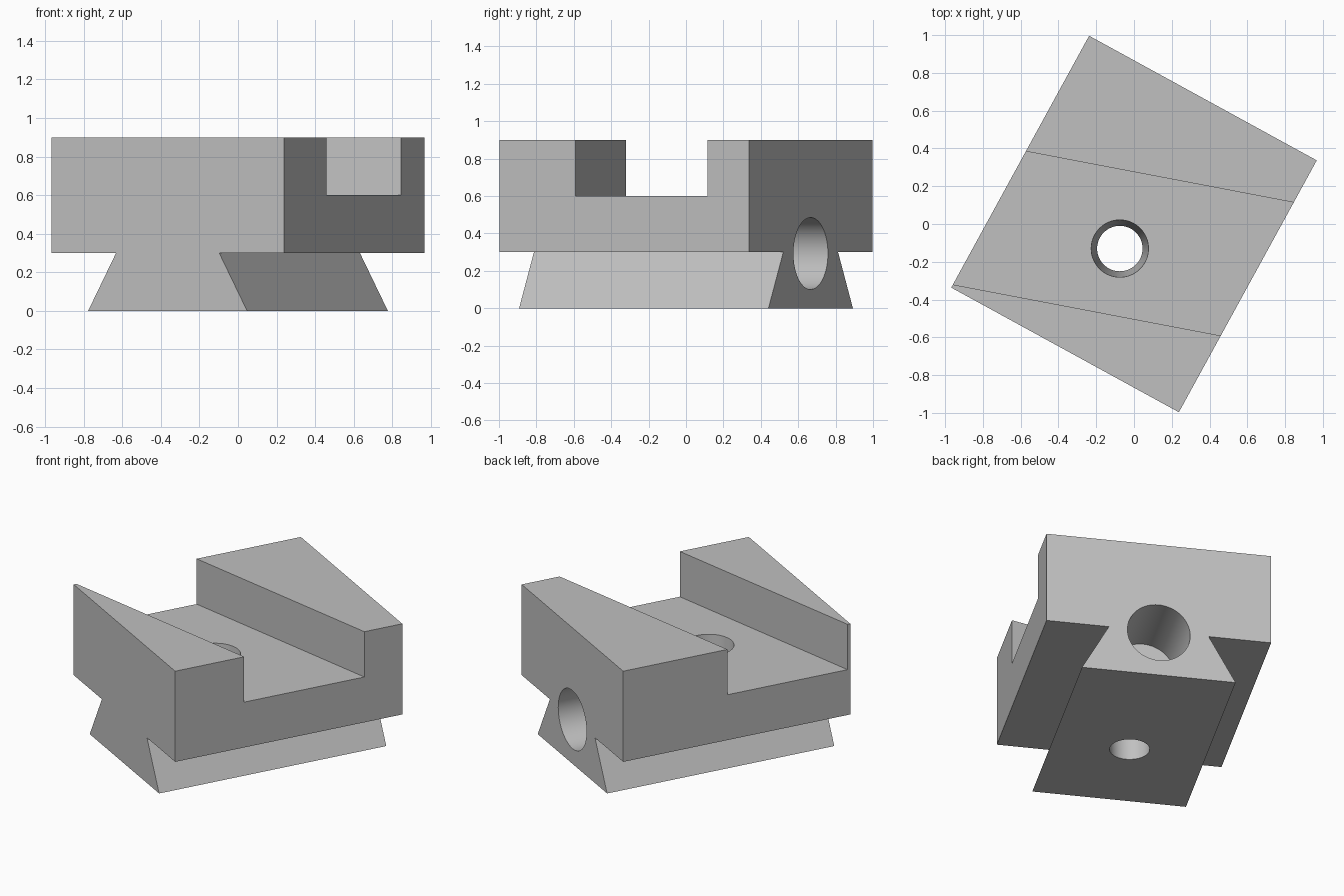
import bpy, bmesh, math
from mathutils import Matrix, Vector

old = bpy.data.objects.get("Cube")
if old:
    bpy.data.objects.remove(old, do_unlink=True)

# Material
grey = bpy.data.materials.new("plain grey")
grey.use_nodes = True
colour = (0.53, 0.53, 0.53, 1)
grey.diffuse_color = colour
grey.node_tree.nodes["Principled BSDF"].inputs["Base Color"].default_value = colour

TURN = math.radians(-28.7)     # heading of the whole block
SLOT_TURN = math.radians(-10.8)
HALF_W, HALF_L, TOP, SHOULDER, SLOT_FLOOR = 0.687, 0.76, 0.9, 0.3, 0.6


def make(name, bm, matrix):
    bmesh.ops.recalc_face_normals(bm, faces=bm.faces)
    mesh = bpy.data.meshes.new(name)
    bm.to_mesh(mesh)
    bm.free()
    mesh.transform(matrix)
    mesh.materials.append(grey)
    obj = bpy.data.objects.new(name, mesh)
    bpy.context.collection.objects.link(obj)
    return obj


def prism(name, profile, length, matrix):
    """Extrude an x-z profile along y, centred."""
    bm = bmesh.new()
    face = bm.faces.new([bm.verts.new((x, -length / 2, z)) for x, z in profile])
    out = bmesh.ops.extrude_face_region(bm, geom=[face])
    verts = [v for v in out["geom"] if isinstance(v, bmesh.types.BMVert)]
    bmesh.ops.translate(bm, verts=verts, vec=(0, length, 0))
    return make(name, bm, matrix)


def bore(name, r_low, r_high, depth, matrix):
    bm = bmesh.new()
    bmesh.ops.create_cone(bm, cap_ends=True, segments=64, radius1=r_low,
                          radius2=r_high, depth=depth)
    return make(name, bm, matrix)


# Block with dovetail rail beneath
turn = Matrix.Rotation(TURN, 4, "Z")
right = [(0.47, 0), (0.305, SHOULDER), (HALF_W, SHOULDER), (HALF_W, TOP)]
profile = right + [(-x, z) for x, z in reversed(right)]
block = prism("dovetail_block", profile, 2 * HALF_L, turn)

# Skewed slot across the top
slot_turn = Matrix.Rotation(SLOT_TURN, 4, "Z")
slot_box = [(-2, SLOT_FLOOR), (2, SLOT_FLOOR), (2, 1.2), (-2, 1.2)]
slot = prism("slot_cutter", slot_box, 0.765, slot_turn @ Matrix.Translation((0, -0.112, 0)))

# Tapered hole through the slot floor, overshooting both ends
taper = 0.03 / SLOT_FLOOR
over = 0.1
pin = bore("pin_hole_cutter", 0.12 - taper * over, 0.152 + taper * over,
           SLOT_FLOOR + 2 * over, Matrix.Translation((-0.075, -0.13, SLOT_FLOOR / 2)))

# Blind bore in the rear end
depth = 0.48
end = bore("end_bore_cutter", 0.192, 0.192, 2 * depth,
           turn @ Matrix.Translation((0, HALF_L, 0.293)) @ Matrix.Rotation(math.pi / 2, 4, "X"))

# Cut everything, then drop the cutters
cutters = [slot, pin, end]
for cutter in cutters:
    mod = block.modifiers.new(cutter.name, "BOOLEAN")
    mod.operation, mod.solver, mod.object = "DIFFERENCE", "EXACT", cutter
bpy.context.view_layer.update()
graph = bpy.context.evaluated_depsgraph_get()
result = bpy.data.meshes.new_from_object(block.evaluated_get(graph))
block.modifiers.clear()
block.data = result
result.materials.clear()
result.materials.append(grey)
for poly in result.polygons:
    poly.material_index = 0
for cutter in cutters:
    bpy.data.objects.remove(cutter, do_unlink=True)

# Smooth bores, sharp edges
bpy.ops.object.select_all(action="DESELECT")
block.select_set(True)
bpy.context.view_layer.objects.active = block
bpy.ops.object.shade_smooth_by_angle(angle=math.radians(30))
